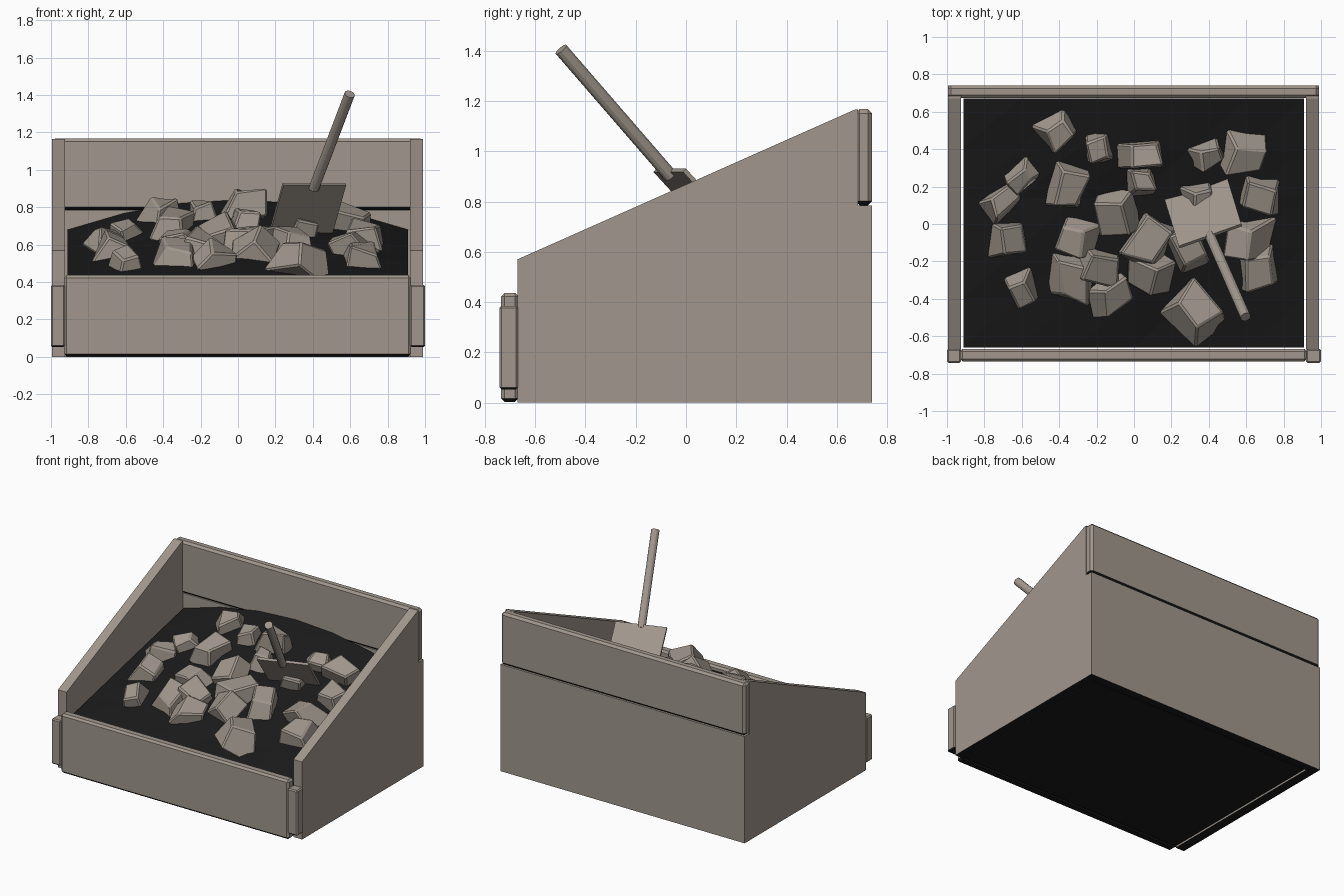
import bpy, bmesh, random
from mathutils import Vector, Matrix, Euler

if "Cube" in bpy.data.objects:
    bpy.data.objects.remove(bpy.data.objects["Cube"])

random.seed(11)


def material(name, rgb):
    m = bpy.data.materials.new(name)
    m.diffuse_color = (*rgb, 1)
    m.use_nodes = True
    m.node_tree.nodes["Principled BSDF"].inputs["Base Color"].default_value = m.diffuse_color
    return m


STONE = material("warm_grey", (0.355, 0.311, 0.268))
BLACK = material("coal_black", (0.0105, 0.0105, 0.0105))


def finish(name, bm, mats, bevel=0.0, dark_below=False):
    bmesh.ops.recalc_face_normals(bm, faces=bm.faces)
    if bevel:
        bmesh.ops.bevel(bm, geom=bm.edges[:], offset=bevel, segments=1, affect='EDGES')
    bm.normal_update()
    if dark_below:  # undersides of the boards are black
        for f in bm.faces:
            f.material_index = int(f.normal.z < -0.4)
    me = bpy.data.meshes.new(name)
    bm.to_mesh(me)
    bm.free()
    for m in mats:
        me.materials.append(m)
    ob = bpy.data.objects.new(name, me)
    bpy.context.collection.objects.link(ob)
    return ob


def box(name, lo, hi, bevel=0.0):
    lo, hi = Vector(lo), Vector(hi)
    bm = bmesh.new()
    bmesh.ops.create_cube(bm, size=1)
    for v in bm.verts:
        v.co = (lo + hi) / 2 + v.co * (hi - lo)
    return finish(name, bm, [STONE, BLACK], bevel, True)


def extruded(bm, points, vec):
    f = bm.faces.new([bm.verts.new(p) for p in points])
    ext = bmesh.ops.extrude_face_region(bm, geom=[f])
    bmesh.ops.translate(bm, vec=vec, verts=[g for g in ext['geom'] if isinstance(g, bmesh.types.BMVert)])


def side_panel(name, x0, x1):
    # sloped side wall, extruded along x
    bm = bmesh.new()
    prof = [(-0.67, 0), (0.685, 0), (0.685, 1.165), (0.67, 1.165), (-0.67, 0.57)]
    extruded(bm, [(x0, y, z) for y, z in prof], (x1 - x0, 0, 0))
    return finish(name, bm, [STONE, BLACK], 0, True)


# bin walls
side_panel("left_side", -0.995, -0.925)
side_panel("right_side", 0.92, 0.99)
box("back_lower_board", (-0.995, 0.68, 0), (0.99, 0.74, 0.785))
box("back_upper_board", (-0.995, 0.674, 0.785), (0.99, 0.74, 1.167), 0.016)
box("front_board", (-0.93, -0.735, 0.002), (0.925, -0.667, 0.437), 0.014)
box("front_left_post", (-1.0, -0.742, 0.053), (-0.925, -0.668, 0.385), 0.008)
box("front_right_post", (0.92, -0.742, 0.053), (1.0, -0.668, 0.385), 0.008)


# coal heap: solid block with a sloped, humped top
def heap_z(x, y):
    t = (y + 0.66) / 1.33
    return 0.38 + 0.30 * t + (0.13 * t + 0.03) * (1 - (x / 0.91) ** 2)


bm = bmesh.new()
NX, NY = 6, 5
grid = []
for j in range(NY + 1):
    row = []
    for i in range(NX + 1):
        x, y = -0.912 + 1.82 * i / NX, -0.66 + 1.33 * j / NY
        inner = 0 < i < NX and 0 < j < NY
        row.append(bm.verts.new((x, y, heap_z(x, y) + (random.uniform(-.015, .015) if inner else 0))))
    grid.append(row)
for j in range(NY):
    for i in range(NX):
        a, b, c, d = grid[j][i], grid[j][i + 1], grid[j + 1][i + 1], grid[j + 1][i]
        bm.faces.new((a, b, c))
        bm.faces.new((a, c, d))
rim = [e for e in bm.edges if e.is_boundary]
ext = bmesh.ops.extrude_edge_only(bm, edges=rim)
for g in ext['geom']:
    if isinstance(g, bmesh.types.BMVert):
        g.co.z = 0.002
bmesh.ops.contextual_create(bm, geom=[e for e in bm.edges if e.is_boundary])
finish("coal_heap", bm, [BLACK])

# lumps: x, y, width, depth, turn
LUMPS = [
    (-.40, .50, .19, .18, .6), (-.19, .41, .17, .17, .05), (.05, .38, .24, .16, .1),
    (.04, .23, .14, .15, .2), (.40, .38, .19, .14, .4), (.58, .38, .23, .20, -.05),
    (.67, .15, .23, .19, -.2), (.35, .15, .16, .16, .3), (-.60, .25, .17, .15, .7),
    (-.70, .12, .23, .14, .7), (-.36, .20, .20, .23, -.2), (-.10, .05, .20, .22, .0),
    (-.66, -.09, .20, .19, .1), (-.31, -.07, .20, .22, -.25), (-.60, -.35, .15, .19, .3),
    (-.33, -.30, .23, .26, -.1), (-.18, -.23, .22, .20, -.2), (-.12, -.38, .22, .19, .5),
    (.08, -.27, .25, .24, -.4), (.07, -.08, .23, .32, -.5), (.33, -.45, .28, .26, .7),
    (.67, -.24, .23, .24, .2), (.60, -.08, .21, .22, -.2), (.29, -.12, .20, .24, .4),
]
for n, (x, y, w, d, turn) in enumerate(LUMPS, 1):
    bm = bmesh.new()
    bmesh.ops.create_cube(bm, size=1)
    h = 0.45 * (w + d) / 2 + 0.055
    for v in bm.verts:
        taper = 0.7 if v.co.z > 0 else 1.0
        v.co = Vector((v.co.x * w * taper, v.co.y * d * taper, v.co.z * h))
        v.co += Vector([random.uniform(-.13, .13) * w for _ in range(3)])
    tilt = Euler((random.uniform(-.1, .5), random.uniform(-.45, .45), turn))
    lift = 0.06 if n == 3 else 0.015
    at = Vector((x, y, heap_z(x, y) + lift))
    bmesh.ops.transform(bm, matrix=Matrix.Translation(at) @ tilt.to_matrix().to_4x4(), verts=bm.verts)
    finish(f"lump_{n}", bm, [STONE], 0.010)

# shovel blade: thin plate pushed into the heap
bm = bmesh.new()
tl, tr = Vector((0.243, -0.13, 0.918)), Vector((0.578, -0.012, 0.918))
down = Vector((-0.2, 0.66, -0.72)).normalized()
n = (tr - tl).cross(down).normalized()
extruded(bm, (tl, tr, tr + down * 0.45, tl + down * 0.45), n * 0.018)
finish("shovel_blade", bm, [STONE])

# shovel handle
a, b = Vector((0.405, -0.06, 0.90)), Vector((0.597, -0.497, 1.405))
bm = bmesh.new()
rot = (b - a).to_track_quat('Z', 'Y').to_matrix().to_4x4()
bmesh.ops.create_cone(bm, cap_ends=True, segments=12, radius1=0.028, radius2=0.028,
                      depth=(b - a).length, matrix=Matrix.Translation((a + b) / 2) @ rot)
finish("shovel_handle", bm, [STONE])
